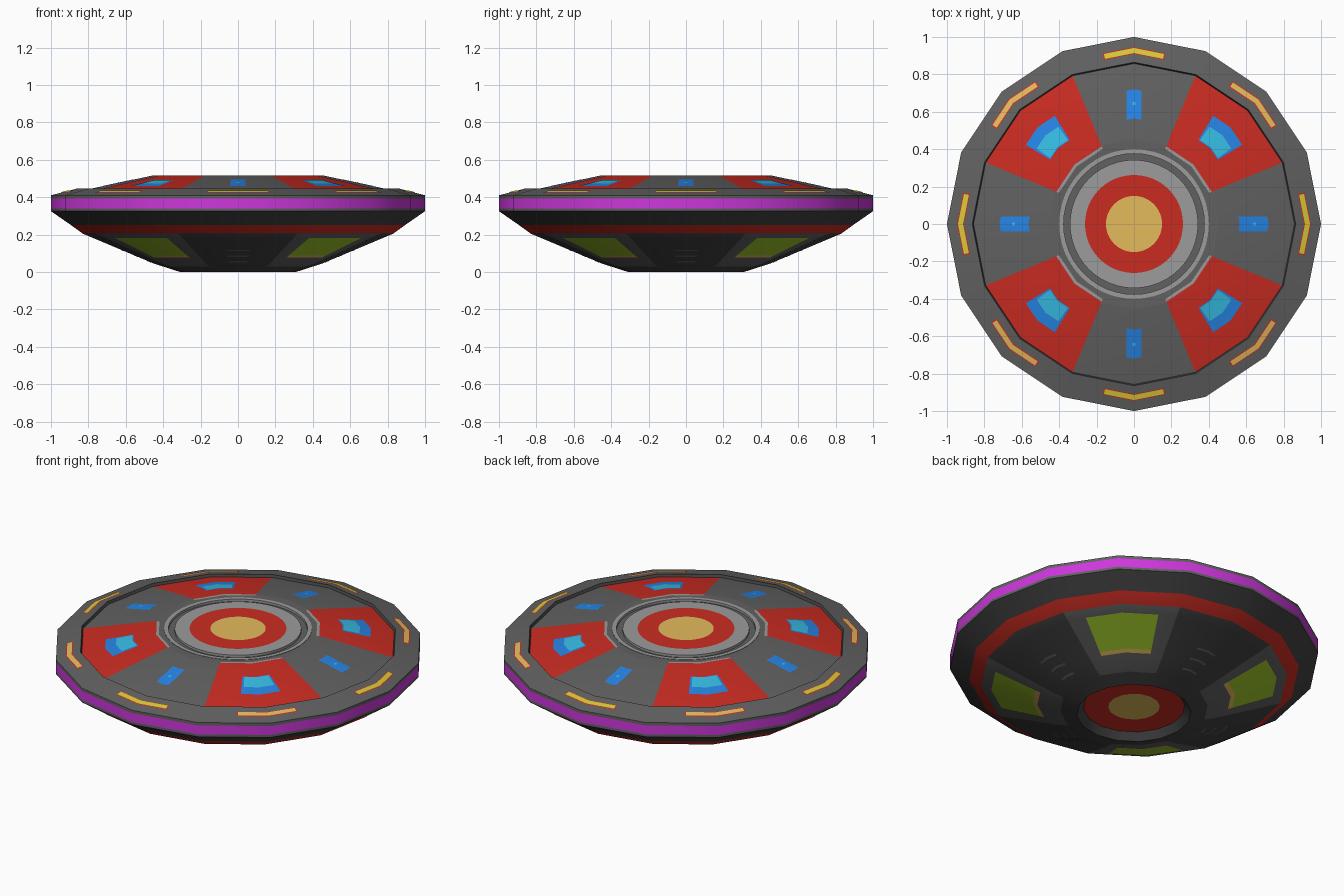
import bpy, bmesh, math

if "Cube" in bpy.data.objects:
    bpy.data.objects.remove(bpy.data.objects["Cube"])

SIDES = 16


def lin(c):
    c /= 255
    return c / 12.92 if c <= 0.04045 else ((c + 0.055) / 1.055) ** 2.4


# Flat colours
COLOURS = {
    "dark_grey": (66, 66, 66), "mid_grey": (97, 97, 97), "light_grey": (156, 156, 156),
    "red": (202, 44, 34), "purple": (205, 55, 220), "ochre": (228, 186, 92),
    "blue": (38, 132, 228), "cyan": (54, 188, 226), "green": (160, 200, 42),
    "yellow": (215, 202, 56),
}
MATS = {}
for key, rgb in COLOURS.items():
    MATS[key] = bpy.data.materials.new(key)
    MATS[key].diffuse_color = (*[lin(c) for c in rgb], 1)
NAMES = list(COLOURS)


def polar(r, z, deg, n=SIDES):
    """Point on an n-sided polygon of corner radius r, at any azimuth."""
    step = 360 / n
    local = math.radians(deg % step - step / 2)
    rr = r * math.cos(math.pi / n) / math.cos(local)
    a = math.radians(deg)
    return (rr * math.cos(a), rr * math.sin(a), z)


def finish(name, bm):
    bm.normal_update()
    # Smooth round the hull, sharp at real edges
    for f in bm.faces:
        f.smooth = True
    for e in bm.edges:
        e.smooth = len(e.link_faces) == 2 and e.calc_face_angle(0) < math.radians(30)
    me = bpy.data.meshes.new(name)
    bm.to_mesh(me)
    bm.free()
    ob = bpy.data.objects.new(name, me)
    for m in MATS.values():
        me.materials.append(m)
    bpy.context.collection.objects.link(ob)
    return ob


def lathe(name, profile, azimuths, n=SIDES):
    """Revolve (r, z, colour); a colour triple means (axis, diagonal, window) sectors."""
    bm = bmesh.new()
    rings = [[bm.verts.new(polar(r, z, a, n)) for a in azimuths] for r, z, _ in profile]
    cnt = len(azimuths)
    for i in range(1, len(profile)):
        for j in range(cnt):
            k = (j + 1) % cnt
            f = bm.faces.new((rings[i-1][j], rings[i-1][k], rings[i][k], rings[i][j]))
            mid = (azimuths[j] + (azimuths[k] if k else 360)) / 2
            d = abs(mid % 90 - 45)
            col = profile[i][2]
            if isinstance(col, tuple):
                col = col[2] if d < 15 else col[1] if d < 22.5 else col[0]
            f.material_index = NAMES.index(col)
    bmesh.ops.remove_doubles(bm, verts=bm.verts, dist=1e-5)
    return finish(name, bm)


def plate(name, colour, surf, az, r0, h0, r1, h1, lift):
    """Paper-thin plate on a sloped surface, bent over the hull edge at its middle."""
    bm = bmesh.new()
    rows = [[bm.verts.new(polar(r, surf(r) + lift, az + s * h)) for s in (-1, 0, 1)]
            for r, h in ((r0, h0), (r1, h1))]
    for j in (0, 1):
        quad = (rows[0][j], rows[1][j], rows[1][j+1], rows[0][j+1])
        f = bm.faces.new(quad if lift > 0 else quad[::-1])
        f.material_index = NAMES.index(colour)
    finish(name, bm)


def deck_z(r):
    return 0.43 + (0.855 - r) * 0.2152


def rim_z(r):
    return 0.445 - (r - 0.865) * 0.259


def belly_z(r):
    return 0.045 + (r - 0.45) * 0.421


FACETS = [22.5 * i for i in range(16)]
WINDOWED = sorted(FACETS + [90 * q + o for q in range(4) for o in (30, 60)])
FINE = [7.5 * i for i in range(48)]

# Lower hull with green windows on the diagonals
panel = ("dark_grey", "mid_grey", "mid_grey")
lathe("lower_hull", [
    (0.275, 0.04, None), (0.31, 0, "dark_grey"), (0.40, 0.029, "dark_grey"),
    (0.45, 0.045, panel), (0.525, belly_z(0.525), panel),
    (0.55, belly_z(0.55), ("dark_grey", "mid_grey", "ochre")),
    (0.775, belly_z(0.775), ("dark_grey", "mid_grey", "green")),
    (0.83, 0.205, panel), (0.895, 0.252, "red"), (1, 0.325, "dark_grey"),
], WINDOWED)

# Recessed disc under the belly
lathe("belly_disc", [(0, 0.04, None), (0.14, 0.04, "ochre"), (0.275, 0.04, "red")], FACETS)

# Outer rim with the purple band
lathe("rim", [(1, 0.325, None), (1, 0.340, "mid_grey"), (1, 0.393, "purple"),
              (1, 0.41, "mid_grey"), (0.865, 0.445, "mid_grey"),
              (0.858, 0.43, "dark_grey")], FACETS)

# Upper deck with red diagonal sectors
lathe("upper_deck", [(0.858, 0.43, None), (0.46, 0.515, ("mid_grey", "red", "red")),
                     (0.45, 0.515, ("mid_grey", "red", "red")),
                     (0.435, 0.515, ("mid_grey", "light_grey", "light_grey")),
                     (0.40, 0.515, "mid_grey")], FACETS)

# Round hub with a ring groove
lathe("hub", [(0.40, 0.50, None), (0.40, 0.517, "light_grey"), (0.376, 0.517, "light_grey"),
              (0.376, 0.503, "light_grey"), (0.343, 0.503, "mid_grey"),
              (0.343, 0.517, "light_grey"), (0.262, 0.517, "light_grey"),
              (0.15, 0.517, "red"), (0, 0.517, "ochre")], FINE, n=48)

for q in range(4):
    axis, diag = 90 * q, 90 * q + 45
    # Deck windows
    plate(f"axis_window_{q}", "blue", deck_z, axis, 0.565, 4.05, 0.72, 3.2, 0.0015)
    plate(f"axis_window_dot_{q}", "cyan", deck_z, axis, 0.637, 0.7, 0.653, 0.7, 0.003)
    plate(f"deck_window_{q}", "blue", deck_z, diag, 0.575, 7.5, 0.73, 8.8, 0.0015)
    plate(f"deck_window_glass_{q}", "cyan", deck_z, diag, 0.58, 6.8, 0.67, 7.2, 0.003)
    # Rim lamps with red surrounds
    for kind, az, col in (("axis", axis, "yellow"), ("diagonal", diag, "ochre")):
        plate(f"{kind}_lamp_frame_{q}", "red", rim_z, az, 0.909, 10.4, 0.946, 10.4, 0.0015)
        plate(f"{kind}_lamp_{q}", col, rim_z, az, 0.914, 10, 0.941, 10, 0.003)
    # Belly vents
    for v, r in enumerate((0.47, 0.54, 0.61)):
        plate(f"belly_vent_{q}_{v}", "mid_grey", belly_z, axis, r, 6, r + 0.013, 6, -0.0015)

for m in bpy.data.materials:
    if m.users and not m.is_grease_pencil:
        m.use_nodes = True
        m.node_tree.nodes["Principled BSDF"].inputs["Base Color"].default_value = m.diffuse_color
